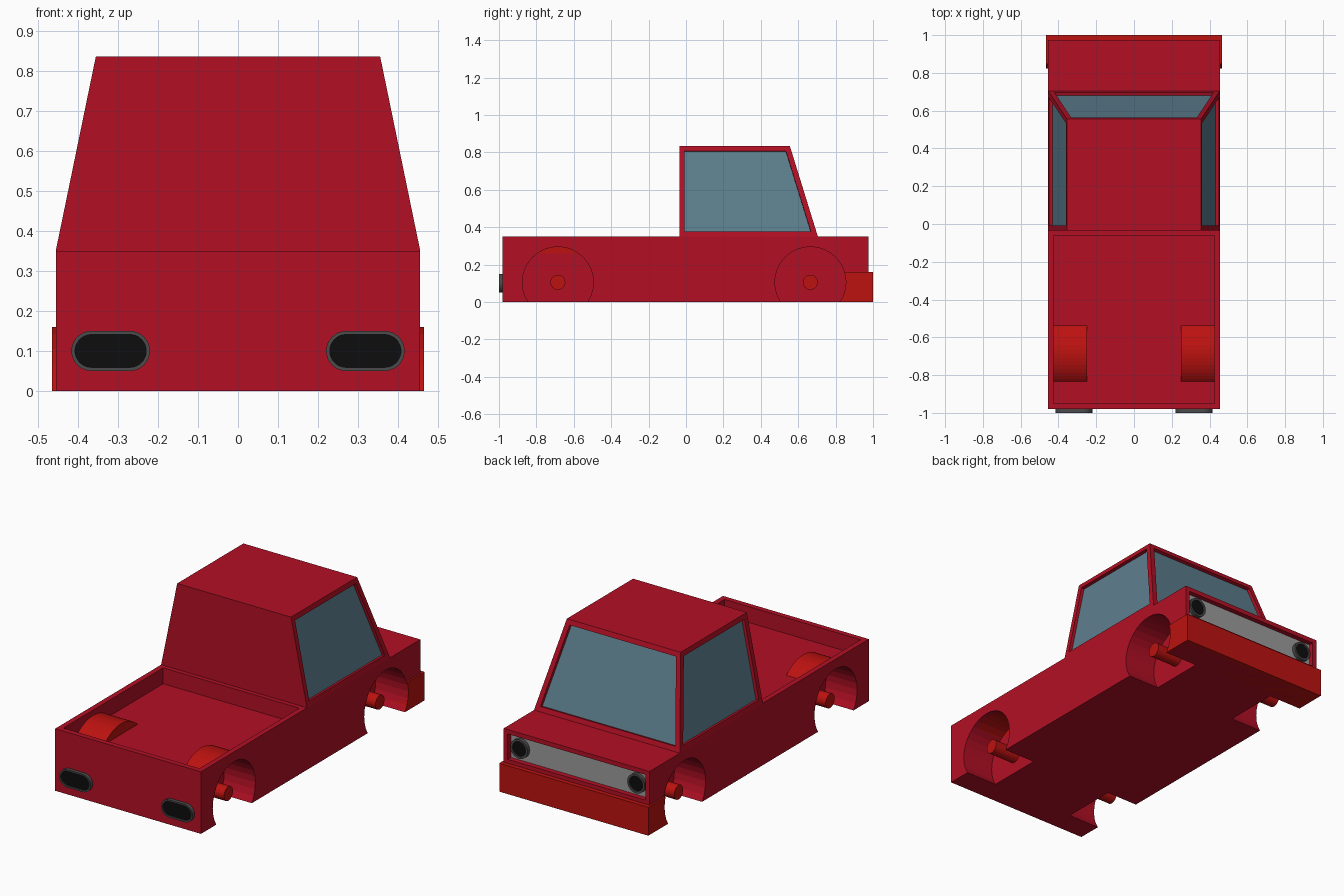
import bpy, bmesh
from math import sin, cos, pi, radians

if "Cube" in bpy.data.objects:
    bpy.data.objects.remove(bpy.data.objects["Cube"])


def material(name, r, g, b):
    m = bpy.data.materials.new(name)
    m.diffuse_color = (r, g, b, 1)
    m.use_nodes = True
    m.node_tree.nodes["Principled BSDF"].inputs["Base Color"].default_value = m.diffuse_color
    return m


RED = material("body_red", 0.45, 0.005, 0.018)
ACCENT = material("accent_red", 0.50, 0.006, 0.005)
GLASS = material("glass", 0.11, 0.21, 0.27)
GREY = material("grille_grey", 0.33, 0.33, 0.33)
RIM = material("rim_grey", 0.07, 0.07, 0.07)
BLACK = material("lamp_black", 0.004, 0.004, 0.004)


def finish(name, bm, mats):
    bmesh.ops.recalc_face_normals(bm, faces=bm.faces)
    me = bpy.data.meshes.new(name)
    bm.to_mesh(me)
    bm.free()
    for m in mats:
        me.materials.append(m)
    ob = bpy.data.objects.new(name, me)
    bpy.context.collection.objects.link(ob)
    return ob


def prism_bm(axis, pts, lo, hi):
    """Extrude a 2D profile along x (profile in yz) or y (profile in xz)."""
    bm = bmesh.new()
    place = (lambda a, b, t: (t, a, b)) if axis == 'x' else (lambda a, b, t: (a, t, b))
    ends = [[bm.verts.new(place(a, b, t)) for a, b in pts] for t in (lo, hi)]
    for ring in ends:
        bm.faces.new(ring)
    n = len(pts)
    for i in range(n):
        j = (i + 1) % n
        bm.faces.new((ends[0][i], ends[0][j], ends[1][j], ends[1][i]))
    bmesh.ops.recalc_face_normals(bm, faces=bm.faces)
    return bm


def prism(name, axis, pts, lo, hi, *mats):
    return finish(name, prism_bm(axis, pts, lo, hi), mats)


def box(name, x, y, z, *mats):
    return prism(name, 'x', [(y[0], z[0]), (y[1], z[0]), (y[1], z[1]), (y[0], z[1])],
                 x[0], x[1], *mats)


def arc(cx, cy, r, a0=0, a1=360, n=32):
    full = a1 - a0 == 360
    return [(cx + r * cos(radians(a0 + (a1 - a0) * i / n)),
             cy + r * sin(radians(a0 + (a1 - a0) * i / n))) for i in range(n if full else n + 1)]


def cut(ob, cutters):
    for c in cutters:
        mod = ob.modifiers.new("cut", 'BOOLEAN')
        mod.operation = 'DIFFERENCE'
        mod.solver = 'EXACT'
        mod.object = c
    bpy.context.view_layer.update()
    deps = bpy.context.evaluated_depsgraph_get()
    me = bpy.data.meshes.new_from_object(ob.evaluated_get(deps))
    ob.modifiers.clear()
    ob.data = me


def recess(bm, faces, border, depth, index):
    """Inset faces, sink them and give them another material."""
    bmesh.ops.inset_individual(bm, faces=faces, thickness=border, use_even_offset=True)
    bmesh.ops.inset_individual(bm, faces=faces, thickness=0.0002, depth=-depth, use_even_offset=True)
    for f in faces:
        f.material_index = index


REAR, FRONT, HUB = -0.685, 0.665, 0.105
SIDES = ((1, "right"), (-1, "left"))

# cutters for wheel arches, load bed and grille opening
arches = {}
for s, side in SIDES:
    for y, end in ((REAR, "rear"), (FRONT, "front")):
        lo, hi = sorted((s * 0.26, s * 0.6))
        arches[side, end] = prism(f"arch_cutter_{end}_{side}", 'x', arc(y, HUB, 0.19), lo, hi)
bed = box("bed_cutter", (-0.425, 0.425), (-0.95, -0.06), (0.26, 0.5))
opening = box("grille_cutter", (-0.43, 0.43), (0.94, 1.1), (0.182, 0.325))

# main body with bed, arches and grille opening
body = box("body", (-0.455, 0.455), (-0.98, 0.975), (0, 0.35), RED)
cut(body, [bed, opening, *arches.values()])

# front bumper, wrapped to the arches
bumper = box("front_bumper", (-0.465, 0.465), (0.815, 1.0), (0, 0.16), ACCENT)
cut(bumper, [arches["right", "front"], arches["left", "front"]])

# cab with recessed windscreen and side windows
bm = bmesh.new()
rings = []
for w, y0, y1, z in ((0.455, -0.035, 0.705, 0.35), (0.355, -0.035, 0.555, 0.835)):
    rings.append([bm.verts.new(p) for p in ((-w, y0, z), (w, y0, z), (w, y1, z), (-w, y1, z))])
for ring in rings:
    bm.faces.new(ring)
for i in range(4):
    j = (i + 1) % 4
    bm.faces.new((rings[0][i], rings[0][j], rings[1][j], rings[1][i]))
bmesh.ops.recalc_face_normals(bm, faces=bm.faces)
windows = [f for f in bm.faces if abs(f.normal.x) > 0.8 or f.normal.y > 0.8]
recess(bm, windows, 0.028, 0.018, 1)
finish("cab", bm, (RED, GLASS))

# grille panel
box("grille_panel", (-0.429, 0.429), (0.935, 0.948), (0.183, 0.324), GREY)


def lamp(name, cx, cz, half, r, y0, y1, facing, border):
    """Round or pill-shaped lamp with a rim and a sunken lens."""
    pts = arc(cx + half, cz, r, -90, 90, 16) + arc(cx - half, cz, r, 90, 270, 16)
    if half == 0:
        pts = arc(cx, cz, r)
    bm = prism_bm('y', pts, y0, y1)
    lens = [f for f in bm.faces if f.normal.y * facing > 0.9]
    recess(bm, lens, border, 0.006, 1)
    finish(name, bm, (RIM, BLACK))


for s, side in SIDES:
    lamp(f"headlight_{side}", s * 0.365, 0.254, 0, 0.054, 0.94, 0.968, 1, 0.012)
    lamp(f"tail_light_{side}", s * 0.318, 0.10, 0.048, 0.05, -1.0, -0.975, -1, 0.009)

    # wheel housing standing in the bed
    lo, hi = sorted((s * 0.25, s * 0.428))
    housing = prism(f"wheel_housing_{side}", 'x', arc(REAR, HUB, 0.215, 45, 135, 16), lo, hi, ACCENT)
    cut(housing, [arches[side, "rear"]])

    # axle stubs
    lo, hi = sorted((s * 0.24, s * 0.42))
    for y, end in ((REAR, "rear"), (FRONT, "front")):
        prism(f"axle_{end}_{side}", 'x', arc(y, HUB, 0.04, n=24), lo, hi, ACCENT)

# remove the cutters
for c in (bed, opening, *arches.values()):
    bpy.data.objects.remove(c)
